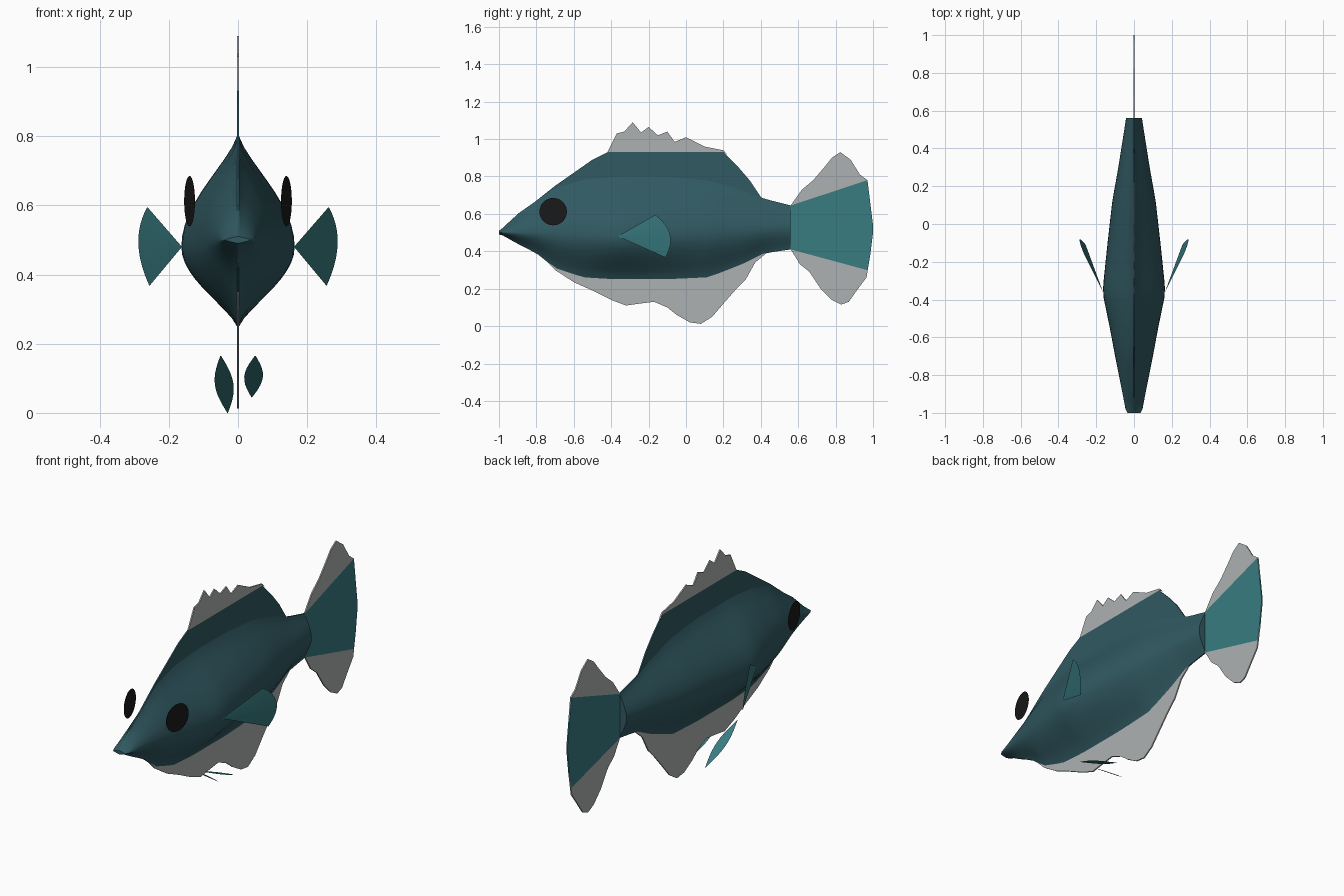
import bpy, math
from mathutils import Vector

if "Cube" in bpy.data.objects:
    bpy.data.objects.remove(bpy.data.objects["Cube"])

def material(name, rgb):
    m = bpy.data.materials.new(name)
    m.diffuse_color = (*rgb, 1)
    m.use_nodes = True
    m.node_tree.nodes["Principled BSDF"].inputs["Base Color"].default_value = m.diffuse_color
    return m

TEAL = material("dark_teal", (0.03, 0.10, 0.12))
FIN = material("fin_teal", (0.04, 0.20, 0.22))
CLEAR = material("fin_membrane", (0.42, 0.44, 0.44))
BLACK = material("eye_black", (0.01, 0.01, 0.01))

def add_mesh(name, verts, faces, mat, thick=0.0, smooth=False):
    me = bpy.data.meshes.new(name)
    me.from_pydata([tuple(v) for v in verts], [], faces)
    me.materials.append(mat)
    me.update()
    ob = bpy.data.objects.new(name, me)
    bpy.context.collection.objects.link(ob)
    if smooth:
        bpy.ops.object.select_all(action='DESELECT')
        ob.select_set(True)
        bpy.context.view_layer.objects.active = ob
        bpy.ops.object.shade_smooth_by_angle(angle=math.radians(50))
    if thick:
        mod = ob.modifiers.new("thickness", 'SOLIDIFY')
        mod.thickness, mod.offset = thick, 0
    return ob

def interp(table, y, col=1):
    if y <= table[0][0]:
        return table[0][col]
    for a, b in zip(table, table[1:]):
        if y <= b[0]:
            return a[col] + (b[col] - a[col]) * (y - a[0]) / (b[0] - a[0])
    return table[-1][col]

# Side silhouette including fins: (y, z)
TOP = [(-1, .51), (-.96, .53), (-.9, .6), (-.82, .655), (-.7, .75), (-.6, .82), (-.5, .89),
       (-.42, .93), (-.37, 1.03), (-.33, 1.04), (-.285, 1.09), (-.24, 1.035), (-.2, 1.065),
       (-.15, 1.02), (-.1, 1.04), (-.06, .985), (0, 1.01), (.1, .96), (.2, .94), (.28, .85),
       (.34, .78), (.4, .69), (.48, .65), (.56, .645), (.62, .73), (.68, .78), (.74, .85),
       (.78, .9), (.825, .93), (.88, .89), (.93, .81), (.97, .78), (.985, .66), (1, .54)]
BOTTOM = [(-1, .49), (-.95, .48), (-.9, .44), (-.84, .42), (-.77, .37), (-.7, .3), (-.6, .235),
          (-.5, .19), (-.4, .14), (-.32, .11), (-.25, .12), (-.17, .13), (-.1, .1), (-.05, .06),
          (.02, .02), (.08, .012), (.14, .05), (.2, .12), (.27, .2), (.32, .25), (.37, .34),
          (.43, .39), (.5, .41), (.56, .41), (.61, .33), (.66, .29), (.72, .2), (.78, .14),
          (.83, .115), (.87, .13), (.92, .2), (.965, .26), (.985, .38), (1, .5)]
# Body: (y, half width, top z, bottom z, widest z)
BODY = [(-1, .035, .51, .49, .5), (-.98, .045, .525, .485, .5), (-.9, .06, .6, .44, .5),
        (-.8, .08, .67, .39, .5), (-.7, .1, .74, .31, .495), (-.55, .128, .785, .26, .485),
        (-.38, .163, .8, .25, .48), (-.33, .164, .8, .25, .48), (-.1, .14, .8, .25, .49),
        (.12, .115, .78, .26, .5), (.3, .083, .73, .33, .51), (.42, .064, .68, .39, .52),
        (.56, .042, .645, .41, .525)]

# Body: lofted lens-shaped sections
N = 20
verts, faces = [], []
ys = [-1, -.98] + [-.94 + 1.5 * i / 30 for i in range(31)]
for y in ys:
    w, zt, zb, zc = (interp(BODY, y, c) for c in (1, 2, 3, 4))
    side = []
    for k in range(N + 1):
        t = -1 + 2 * k / N
        z = zc + t * ((zt - zc) if t > 0 else (zc - zb))
        side.append((.003 + (w - .003) * max(0, math.cos(t * math.pi / 2)) ** 1.3, z))
    verts += [(x, y, z) for x, z in side]
    verts += [(-x, y, z) for x, z in reversed(side)]
R = 2 * (N + 1)
for i in range(len(ys) - 1):
    for k in range(R):
        a, b = i * R + k, i * R + (k + 1) % R
        faces.append((a, b, b + R, a + R))
faces += [tuple(reversed(range(R))), tuple(range((len(ys) - 1) * R, len(ys) * R))]
add_mesh("body", verts, faces, TEAL, smooth=True)

# Flat fin sheets between two height functions
def fin_sheet(name, table, y0, y1, lo, hi, mat):
    cols = sorted({y0, y1} | {p[0] for p in table if y0 < p[0] < y1})
    v, f = [], []
    for y in cols:
        a = lo(y)
        v += [(0, y, a), (0, y, max(hi(y), a + .0005))]
    for i in range(len(cols) - 1):
        f.append((2 * i, 2 * i + 2, 2 * i + 3, 2 * i + 1))
    add_mesh(name, v, f, mat, thick=.007)

top = lambda y: interp(TOP, y)
bot = lambda y: interp(BOTTOM, y)
body_top = lambda y: interp(BODY, y, 2) - .015
body_bot = lambda y: interp(BODY, y, 3) + .015
dorsal_mid = lambda y: min(top(y), .93)
fin_sheet("dorsal_fin_base", TOP, -.9, .56, body_top, dorsal_mid, TEAL)
fin_sheet("dorsal_fin_edge", TOP, -.42, .22, dorsal_mid, top, CLEAR)
fin_sheet("belly_and_anal_fin", BOTTOM, -.9, .56, bot, body_bot, CLEAR)

# Tail: teal centre with pale upper and lower lobes
tail_hi = lambda y: min(top(y), .645 + .33 * (y - .56))
tail_lo = lambda y: max(bot(y), .41 - .27 * (y - .56))
fin_sheet("tail_fin", TOP + BOTTOM, .54, 1.0, tail_lo, tail_hi, FIN)
fin_sheet("tail_upper_lobe", TOP, .56, .985, tail_hi, top, CLEAR)
fin_sheet("tail_lower_lobe", BOTTOM, .56, .985, bot, tail_lo, CLEAR)

for s, label in ((1, "right"), (-1, "left")):
    # Eye: flat disc angled with the taper of the head
    a = math.radians(12)
    ring = [(s * (.14 + .075 * math.cos(u) * math.sin(a)),
             -.71 + .075 * math.cos(u) * math.cos(a), .612 + .073 * math.sin(u))
            for u in (2 * math.pi * i / 32 for i in range(32))]
    add_mesh(label + "_eye", ring, [tuple(range(32))], BLACK)

    # Pectoral fin: fan around a base point
    apex = Vector((.162, -.365, .48))
    p0, p1, p2 = Vector((.1, .2, .115)), Vector((.126, .28, .01)), Vector((.094, .255, -.113))
    fan = [apex]
    for i in range(13):
        t = i / 12
        fan.append(apex + p0 * (1 - t) * (1 - 2 * t) + p1 * 4 * t * (1 - t) + p2 * t * (2 * t - 1))
    add_mesh(label + "_pectoral_fin", [(s * v.x, v.y, v.z) for v in fan],
             [(0, i, i + 1) for i in range(1, 13)], FIN)

    # Pelvic fin: slim leaf trailing down and back
    base = Vector((s * .05, -.36, .165))
    tip = Vector((.04, -.09, .045)) if s > 0 else Vector((-.03, -.12, 0))
    leaf, quads = [], []
    for i in range(11):
        c = base.lerp(tip, i / 10)
        w = .001 + .026 * math.sin(math.pi * i / 10)
        leaf += [(c.x - w, c.y, c.z), (c.x + w, c.y, c.z)]
    quads = [(2 * i, 2 * i + 1, 2 * i + 3, 2 * i + 2) for i in range(10)]
    add_mesh(label + "_pelvic_fin", leaf, quads, FIN)
